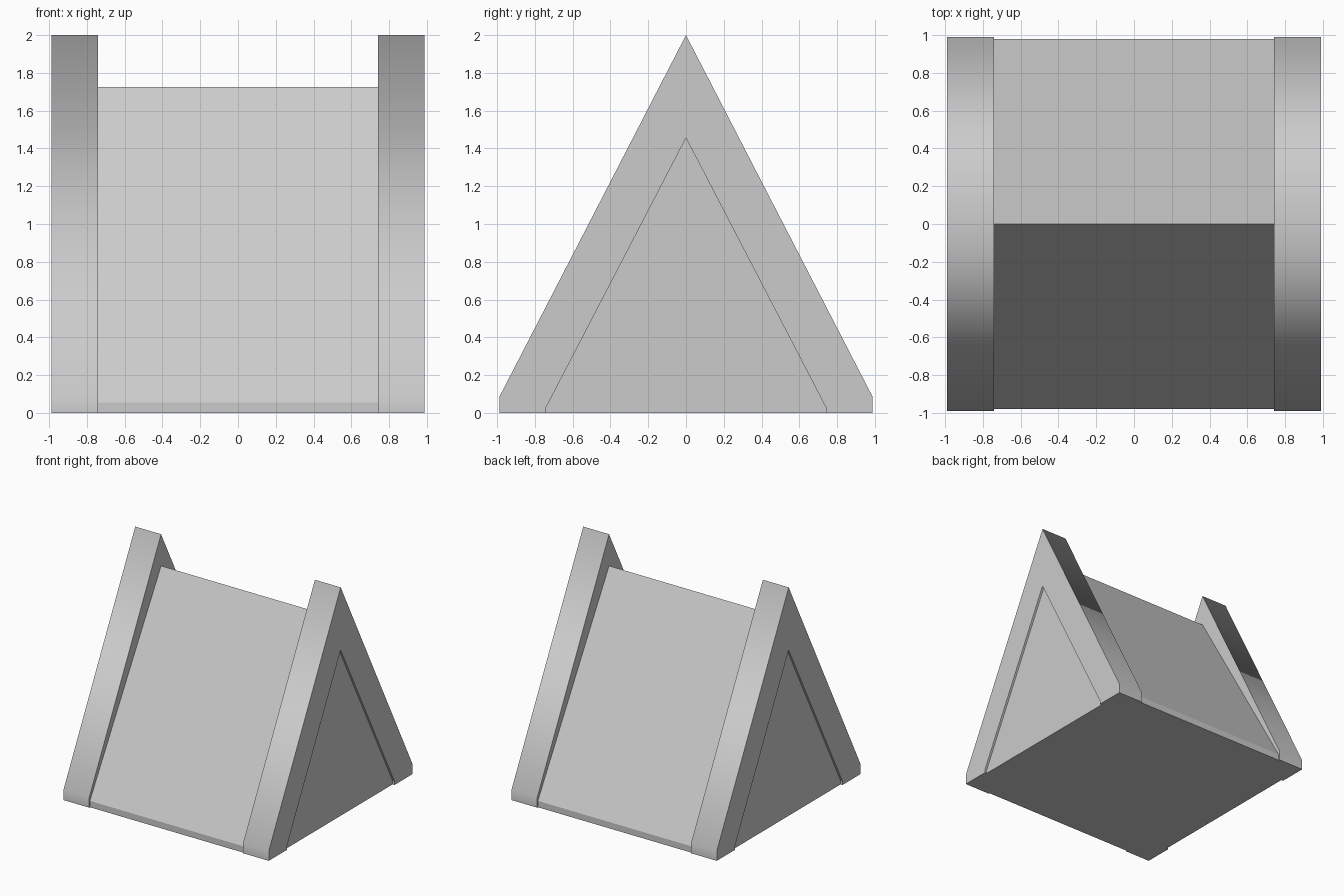
import bpy, bmesh

if "Cube" in bpy.data.objects:
    bpy.data.objects.remove(bpy.data.objects["Cube"])


def prism(name, profile, x0, x1, smooth_sides=()):
    """Extrude a (y, z) profile along x; listed sides share smooth normals."""
    bm = bmesh.new()
    a = [bm.verts.new((x0, y, z)) for y, z in profile]
    b = [bm.verts.new((x1, y, z)) for y, z in profile]
    n = len(profile)
    bm.faces.new(a)
    bm.faces.new(b[::-1])
    for i in range(n):
        j = (i + 1) % n
        f = bm.faces.new((a[i], b[i], b[j], a[j]))
        f.smooth = i in smooth_sides
    # keep every edge sharp unless it joins two smooth sides
    for e in bm.edges:
        e.smooth = all(f.smooth for f in e.link_faces)
    bmesh.ops.recalc_face_normals(bm, faces=bm.faces)
    mesh = bpy.data.meshes.new(name)
    bm.to_mesh(mesh)
    bm.free()
    ob = bpy.data.objects.new(name, mesh)
    bpy.context.collection.objects.link(ob)
    return ob


def tent(half, foot, apex):
    """Five-point gable outline, from the front base over the ridge."""
    return [(-half, 0), (-half, foot), (0, apex), (half, foot), (half, 0)]


OUTER, INNER, BODY = tent(0.988, 0.085, 2.0), tent(0.74, 0.03, 1.455), tent(0.978, 0.055, 1.725)

# Main roof body between the end frames
prism("roof_body", BODY, -0.74, 0.74)

# Slightly recessed triangular end panels filling the frames
prism("left_end_panel", INNER, -0.97, -0.74)
prism("right_end_panel", INNER, 0.74, 0.97)

# Taller A-shaped frames with softly shaded outer edges
frame = OUTER + INNER[::-1]
prism("left_end_frame", frame, -0.988, -0.74, range(4))
prism("right_end_frame", frame, 0.74, 0.988, range(4))
